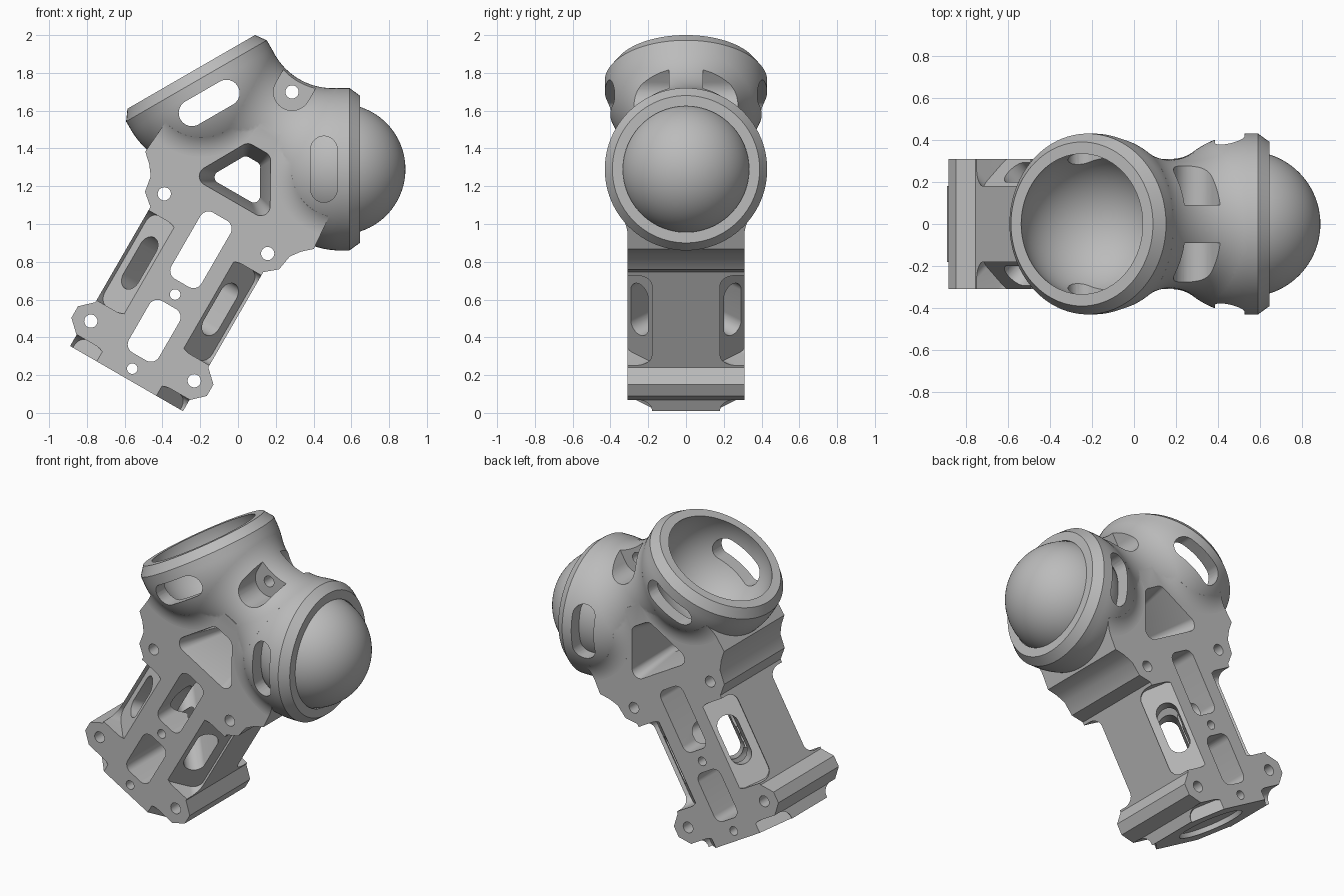
import bpy, bmesh, math
from mathutils import Matrix, Vector

if "Cube" in bpy.data.objects:
    bpy.data.objects.remove(bpy.data.objects["Cube"])

grey = bpy.data.materials.new("plain grey")
grey.use_nodes = True
grey.diffuse_color = (0.5, 0.5, 0.5, 1)
grey.node_tree.nodes["Principled BSDF"].inputs["Base Color"].default_value = (0.5, 0.5, 0.5, 1)

# Proportions, in an upright frame whose origin is where the socket axes meet
DEPTH = 0.31                       # half thickness of the plate
SHELL, CAVITY, REACH = 0.43, 0.35, 0.49
CX, CZ = REACH * math.sin(math.radians(60)), REACH * 0.5
PLACE = Matrix.Translation((0.05, 0, 1.29)) @ Matrix.Rotation(math.radians(30), 4, 'Y')


def move(x=0, y=0, z=0):
    return Matrix.Translation((x, y, z))


def turn(degrees, axis):
    return Matrix.Rotation(math.radians(degrees), 4, axis)


def finish(name, bm, matrix):
    bmesh.ops.remove_doubles(bm, verts=bm.verts, dist=1e-5)
    bm.transform(matrix)
    bmesh.ops.recalc_face_normals(bm, faces=bm.faces)
    mesh = bpy.data.meshes.new(name)
    bm.to_mesh(mesh)
    bm.free()
    mesh.materials.append(grey)
    obj = bpy.data.objects.new(name, mesh)
    bpy.context.collection.objects.link(obj)
    return obj


def loft(name, points, sections, matrix=Matrix(), pivot=(0, 0)):
    """Outline in x and z, stacked along y as (y, scale) sections."""
    bm = bmesh.new()
    rings = [[bm.verts.new((pivot[0] + (x - pivot[0]) * s, y, pivot[1] + (z - pivot[1]) * s))
              for x, z in points] for y, s in sections]
    n = len(points)
    for a, b in zip(rings, rings[1:]):
        for i in range(n):
            bm.faces.new((a[i], a[(i + 1) % n], b[(i + 1) % n], b[i]))
    bm.faces.new(rings[0])
    bm.faces.new(rings[-1])
    return finish(name, bm, matrix)


def prism(name, points, y0, y1, matrix=Matrix()):
    return loft(name, points, [(y0, 1), (y1, 1)], matrix)


def lathe(name, profile, matrix=Matrix(), steps=96):
    """Revolve (radius, height) points, from pole to pole, about z."""
    bm = bmesh.new()
    bottom, top = (bm.verts.new((0, 0, profile[i][1])) for i in (0, -1))
    turns = [math.tau * i / steps for i in range(steps)]
    rings = [[bm.verts.new((r * math.cos(a), r * math.sin(a), z)) for a in turns]
             for r, z in profile[1:-1]]
    for i in range(steps):
        j = (i + 1) % steps
        bm.faces.new((bottom, rings[0][j], rings[0][i]))
        bm.faces.new((top, rings[-1][i], rings[-1][j]))
        for a, b in zip(rings, rings[1:]):
            bm.faces.new((a[i], a[j], b[j], b[i]))
    return finish(name, bm, matrix)


def arc(cx, cy, r, a0, a1, steps=16):
    angles = [math.radians(a0 + (a1 - a0) * i / steps) for i in range(steps + 1)]
    return [(cx + r * math.cos(a), cy + r * math.sin(a)) for a in angles]


def rounded(points, radius, steps=8):
    """Round every corner of a convex outline."""
    result = []
    for i, p in enumerate(points):
        p = Vector(p)
        a = (Vector(points[i - 1]) - p).normalized()
        b = (Vector(points[(i + 1) % len(points)]) - p).normalized()
        half = a.angle(b) / 2
        centre = p + (a + b).normalized() * radius / math.sin(half)
        start = p + a * radius / math.tan(half) - centre
        end = p + b * radius / math.tan(half) - centre
        for k in range(steps + 1):
            result.append(tuple(centre + (start.lerp(end, k / steps)).normalized() * radius))
    return result


def box(x0, x1, z0, z1, radius):
    return rounded([(x0, z0), (x1, z0), (x1, z1), (x0, z1)], radius)


def volume(mesh):
    bm = bmesh.new()
    bm.from_mesh(mesh)
    result = bm.calc_volume(signed=True)
    bm.free()
    return result


def combine(target, other, operation='DIFFERENCE'):
    """Apply a boolean, taking the first solver that gives a sound solid."""
    before = volume(target.data)
    mod = target.modifiers.new("combine", 'BOOLEAN')
    mod.operation, mod.object = operation, other
    for solver in ('MANIFOLD', 'EXACT', 'FLOAT'):
        mod.solver = solver
        bpy.context.view_layer.update()
        graph = bpy.context.evaluated_depsgraph_get()
        mesh = bpy.data.meshes.new_from_object(target.evaluated_get(graph))
        ratio = volume(mesh) / before
        if 1 < ratio < 3 if operation == 'UNION' else 0.05 < ratio < 0.999999:
            target.data = mesh
            break
    target.modifiers.clear()
    bpy.data.objects.remove(other)


# Plate with four bolt lobes and a waist
side = [(0.345, -1.28), (0.345, -1.212), (0.414, -1.147), (0.414, -1.077), (0.345, -1.012),
        (0.345, -0.43), (0.41, -0.375), (0.425, -0.288), (0.465, -0.235), (0.515, -0.19),
        (0.5, 0), (0.4, CZ)]
outline = side + [(-x, z) for x, z in reversed(side)]
body = prism("joint_body", outline, -DEPTH, DEPTH)

# Saddle that blends the two socket shells into each other
neck = 0.305
r = (CX ** 2 + neck ** 2 - SHELL ** 2) / (2 * (SHELL - neck))
lean = math.degrees(math.asin(CX / (SHELL + r)))
curve = arc(neck + r, 0, r, 180 - lean, 180 + lean, 24)
curve = [(0, curve[0][1])] + curve + [(0, curve[-1][1])]
combine(body, lathe("saddle", curve, move(z=CZ) @ turn(90, 'Y')), 'UNION')

# Socket shells, with a fillet where each meets the plate
f = 0.17
spread = math.sqrt((SHELL + f) ** 2 - (DEPTH + f) ** 2)
tilt = math.degrees(math.atan2(DEPTH + f, spread))
fillet = arc(spread, DEPTH + f, f, 180 + tilt, 269, 12)
fillet = [(0, fillet[0][1])] + fillet
fillet += [(x, -y) for x, y in reversed(fillet)]
shell = [(0, 0.105), (0.39, 0.105), (SHELL, 0.05)] + arc(0, 0, SHELL, 0, -90, 32)
ball = arc(0, 0, CAVITY, 90, -90, 48)
for s in (-1, 1):
    web = lathe("web", fillet, move(s * CX, 0, CZ) @ turn(90, 'X'))
    combine(web, prism("clip", outline, -0.4, 0.4), 'INTERSECT')
    combine(body, web, 'UNION')
    combine(body, lathe("shell", shell, turn(s * 60, 'Y') @ move(z=REACH)), 'UNION')

# Ball cavities and the side slots of the sockets
for s in (-1, 1):
    frame = turn(s * 60, 'Y') @ move(z=REACH)
    combine(body, lathe("cavity", ball, frame))
    combine(body, prism("slot", box(-0.175, 0.175, -0.155, -0.015, 0.069), -0.6, 0.6, frame))

# Bevelled waist and foot pockets, and the slots through the waist
for angle in (45, 135, 225, 315):
    for low, high in ((-1.0, -0.45), (-1.6, -1.21)):
        combine(body, prism("pocket", box(-0.116, 0.116, low, high, 0.06), 0.348, 0.8,
                            turn(angle, 'Z')))
for angle in (45, 135):
    combine(body, prism("slot", box(-0.065, 0.065, -0.87, -0.56, 0.064), -0.7, 0.7,
                        turn(angle, 'Z')))

# Windows through the plate
for low, high in ((-0.695, -0.29), (-1.145, -0.83)):
    combine(body, prism("window", box(-0.092, 0.092, low, high, 0.05), -0.5, 0.5))
triangle = rounded([(-0.245, -0.185), (0.245, -0.185), (0.07, 0.125), (-0.07, 0.125)], 0.05)
combine(body, loft("window", triangle, [(-0.5, 1.22), (0, 0.64), (0.5, 1.22)], pivot=(0, -0.06)))

# Tab between the sockets, left by a pocket on each face
tab = [(0.098, 0.8), (-0.098, 0.8)] + arc(0, 0.4725, 0.098, 180, 360, 24)
for y0, y1 in ((-0.6, -0.09), (0.09, 0.6)):
    combine(body, prism("tab_pocket", tab, y0, y1))

# Bolt holes
holes = [(s * 0.316, z, 0.035) for s in (-1, 1) for z in (-0.333, -1.111)]
holes += [(0, 0.4725, 0.035), (0, -0.766, 0.028), (0, -1.219, 0.028)]
for x, z, radius in holes:
    combine(body, prism("hole", arc(x, z, radius, 0, 345, 23), -0.6, 0.6))

# Round recess in the foot
combine(body, lathe("recess", [(0, -1.25), (0.2, -1.25), (0.2, -1.4), (0, -1.4)]))

# Ball held in the left socket
joint_ball = lathe("joint_ball", [(x * 0.99, z * 0.99) for x, z in ball],
                   turn(60, 'Y') @ move(z=REACH))

for obj in (body, joint_ball):
    obj.data.transform(PLACE)
    bpy.ops.object.select_all(action='DESELECT')
    obj.select_set(True)
    bpy.context.view_layer.objects.active = obj
    bpy.ops.object.shade_smooth_by_angle(angle=math.radians(30))
